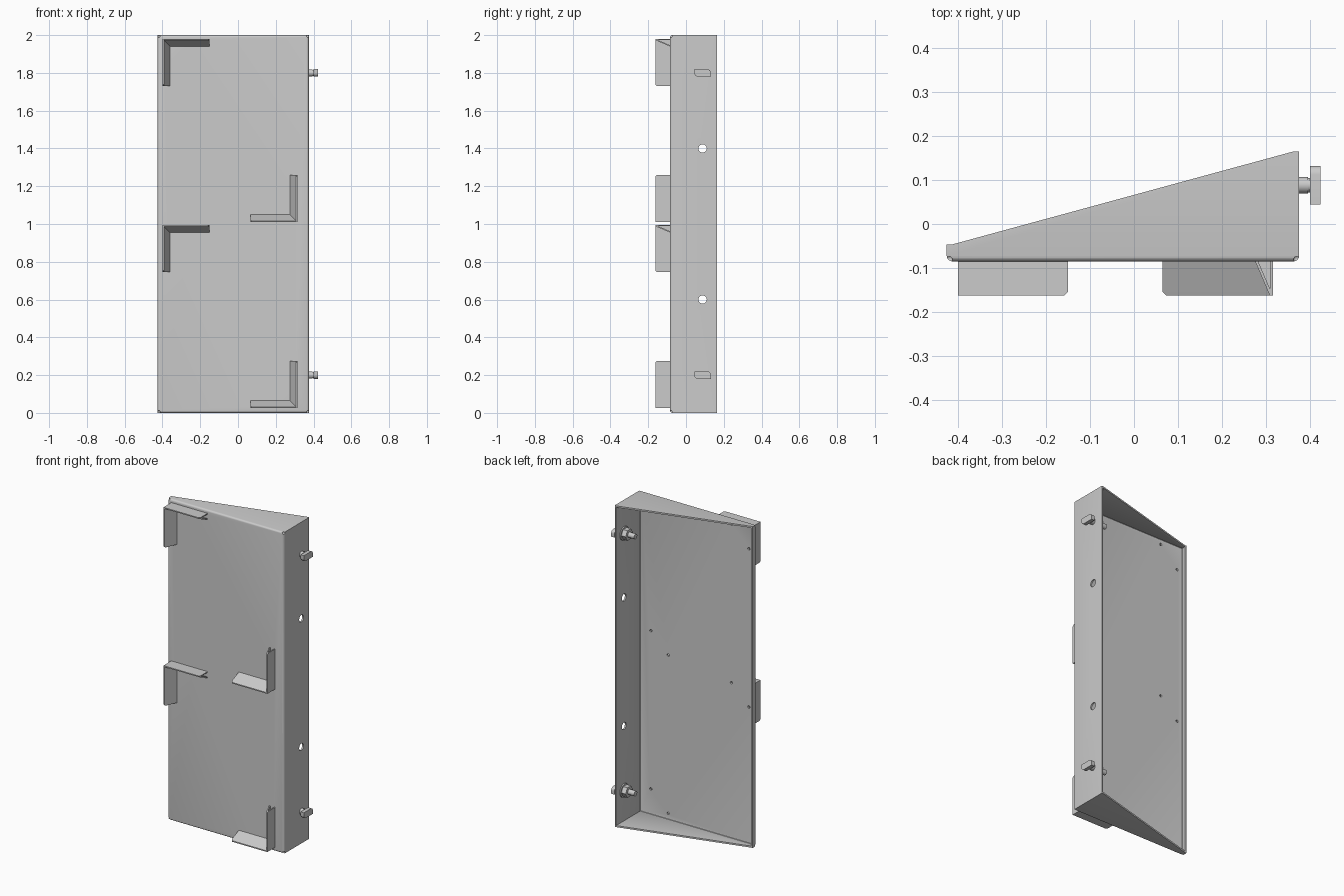
import bpy, bmesh
from math import pi, sin, cos, radians
from mathutils import Matrix, Vector

if "Cube" in bpy.data.objects:
    bpy.data.objects.remove(bpy.data.objects["Cube"])

FRONT = -0.085                      # outer face of the panel
XL, XR, H, T = -0.425, 0.375, 2.0, 0.010
BOLT_Y = 0.088


def finish(bm, name, smooth=True):
    bmesh.ops.recalc_face_normals(bm, faces=bm.faces)
    me = bpy.data.meshes.new(name)
    bm.to_mesh(me)
    bm.free()
    ob = bpy.data.objects.new(name, me)
    bpy.context.collection.objects.link(ob)
    if smooth:
        select(ob)
        bpy.ops.object.shade_smooth_by_angle(angle=radians(35))
    return ob


def select(ob):
    bpy.ops.object.select_all(action='DESELECT')
    ob.select_set(True)
    bpy.context.view_layer.objects.active = ob


def cyl(bm, centre, r, depth, axis, seg=24):
    rot = Matrix.Rotation(pi / 2, 4, 'Y' if axis == 'X' else 'X')
    bmesh.ops.create_cone(bm, cap_ends=True, segments=seg, radius1=r, radius2=r,
                          depth=depth, matrix=Matrix.Translation(centre) @ rot)


# Brackets: outer corner x, z and the direction of the two legs
brackets = [(-0.40, 1.98, 1, -1), (-0.40, 0.995, 1, -1),
            (0.315, 1.01, -1, 1), (0.315, 0.025, -1, 1)]

# Wedge-shaped tray, open at the back
bm = bmesh.new()
outline = [(XL, FRONT), (XR, FRONT), (XR, 0.165), (0.363, 0.165),
           (-0.415, -0.047), (XL, -0.047)]
lo = [bm.verts.new((x, y, 0)) for x, y in outline]
hi = [bm.verts.new((x, y, H)) for x, y in outline]
bm.faces.new(lo)
bm.faces.new(hi)
front = bm.faces.new((lo[0], lo[1], hi[1], hi[0]))
bm.faces.new((lo[1], lo[2], hi[2], hi[1]))
bm.faces.new((lo[5], lo[0], hi[0], hi[5]))
bmesh.ops.recalc_face_normals(bm, faces=bm.faces)
if front.normal.y > 0:
    bmesh.ops.reverse_faces(bm, faces=bm.faces)
bmesh.ops.bevel(bm, geom=list(front.edges), offset=0.013, segments=4,
                profile=0.5, affect='EDGES')
me = bpy.data.meshes.new("wedge_tray")
bm.to_mesh(me)
bm.free()
tray = bpy.data.objects.new("wedge_tray", me)
bpy.context.collection.objects.link(tray)
mod = tray.modifiers.new("sheet", 'SOLIDIFY')
mod.thickness, mod.offset, mod.use_even_offset = T, -1, True

# Holes: side wall, bracket fixings and bend relief at the corners
bm = bmesh.new()
for z in (0.6, 1.4):
    cyl(bm, (XR, BOLT_Y, z), 0.022, 0.06, 'X')
for cx, cz, sx, sz in brackets:
    for a, b in ((0.14, 0.02), (0.02, 0.14)):
        cyl(bm, (cx + sx * a, FRONT, cz + sz * b), 0.008, 0.04, 'Y', 12)
for x in (XL + 0.006, XR - 0.006):
    for z in (0.006, H - 0.006):
        bmesh.ops.create_icosphere(bm, subdivisions=2, radius=0.008,
                                   matrix=Matrix.Translation((x, FRONT + 0.006, z)))
cutter = finish(bm, "hole_cutter", False)
cutter.hide_render = True
mod = tray.modifiers.new("holes", 'BOOLEAN')
mod.operation, mod.object, mod.solver = 'DIFFERENCE', cutter, 'EXACT'
select(tray)
for m in list(tray.modifiers):
    bpy.ops.object.modifier_apply(modifier=m.name)
bpy.data.objects.remove(cutter)
bpy.ops.object.shade_smooth_by_angle(angle=radians(35))

# Folded corner brackets: straight outer plate with a sloping inner guide
profile = [(0, 0), (0, 0.069), (0, 0.077), (0.007, 0.077), (0.0105, 0.069),
           (0.040, 0), (0.033, 0), (0.006, 0.063), (0.006, 0)]
for i, (cx, cz, sx, sz) in enumerate(brackets):
    bm = bmesh.new()
    rings = [[], [], []]
    for d, u in profile:
        end = 0.25 - max(0, u - 0.069)
        for ring, (a, b) in zip(rings, ((end, d), (d, d), (d, end))):
            ring.append(bm.verts.new((cx + sx * a, FRONT - u, cz + sz * b)))
    n = len(profile)
    for r0, r1 in zip(rings, rings[1:]):
        for k in range(n):
            j = (k + 1) % n
            bm.faces.new((r0[k], r0[j], r1[j], r1[k]))
    bm.faces.new(rings[0])
    bm.faces.new(rings[2])
    finish(bm, f"corner_bracket_{i + 1}", False)

# Hammer-head bolts with washer and nut
R = 0.02
head = [(0.132 - R + R * sin(t), R * cos(t)) for t in
        [k * pi / 12 for k in range(7)]] + [(0.132, -R)]
head += [(2 * BOLT_Y - y, -z) for y, z in head]
for i, z in enumerate((0.2, 1.8)):
    bm = bmesh.new()
    f = bm.faces.new([bm.verts.new((0.400, y, z + dz)) for y, dz in head])
    ext = bmesh.ops.extrude_face_region(bm, geom=[f], use_keep_orig=True)
    vs = [v for v in ext['geom'] if isinstance(v, bmesh.types.BMVert)]
    bmesh.ops.translate(bm, verts=vs, vec=Vector((0.023, 0, 0)))
    cyl(bm, (0.343, BOLT_Y, z), 0.016, 0.116, 'X')
    cyl(bm, (0.383, BOLT_Y, z), 0.0185, 0.024, 'X')
    finish(bm, f"hammer_bolt_{i + 1}")
    bm = bmesh.new()
    cyl(bm, (0.362, BOLT_Y, z), 0.042, 0.007, 'X', 32)
    finish(bm, f"washer_{i + 1}")
    bm = bmesh.new()
    cyl(bm, (0.344, BOLT_Y, z), 0.036, 0.03, 'X', 6)
    finish(bm, f"hex_nut_{i + 1}", False)
